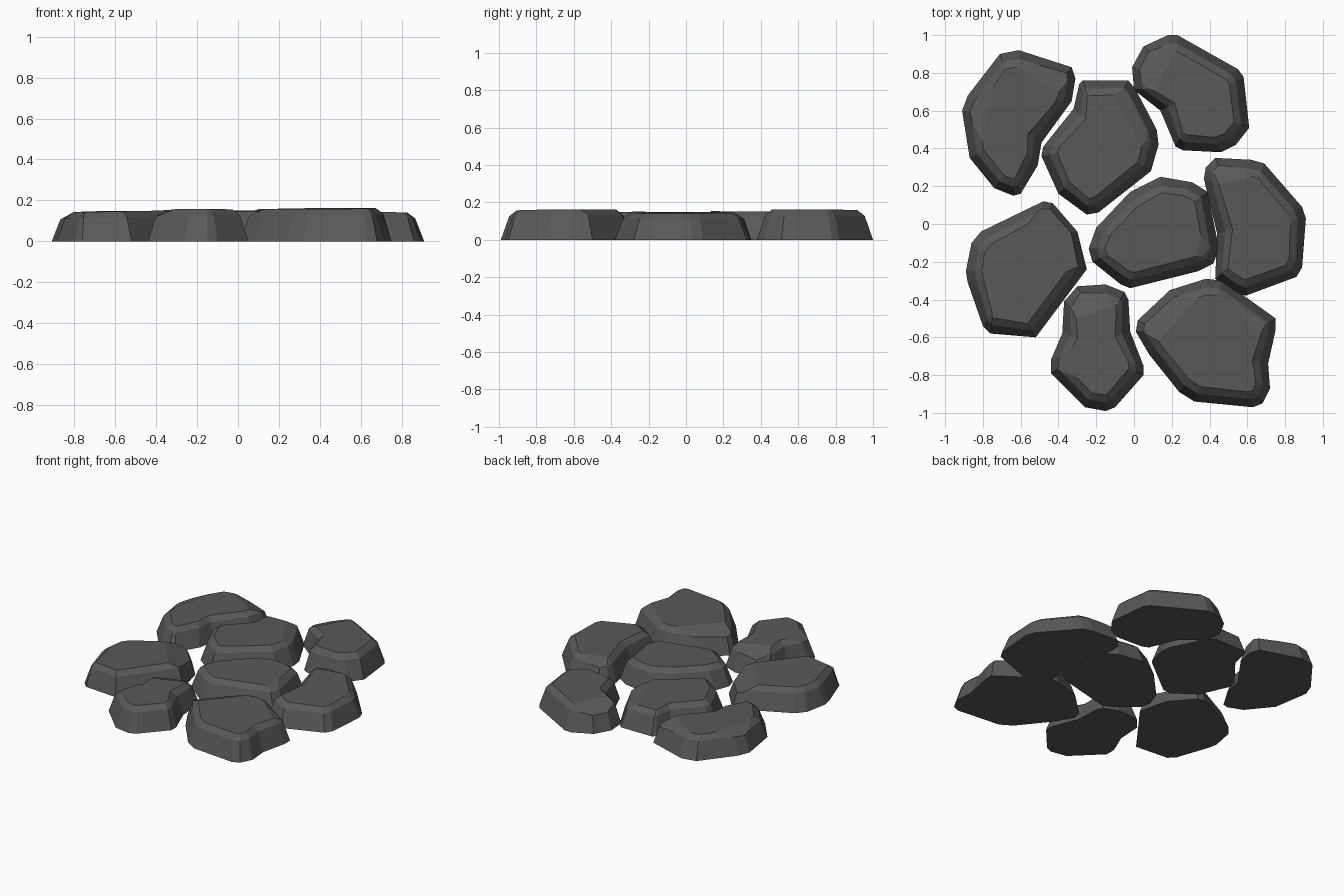
import bpy, bmesh, math
from mathutils import Vector

if "Cube" in bpy.data.objects:
    bpy.data.objects.remove(bpy.data.objects["Cube"])


def inset(pts, amount):
    """Pull an outline inward, following its edges and its centre."""
    n = len(pts)
    c = sum(pts, Vector((0, 0))) / n
    out = []
    for i, p in enumerate(pts):
        t = pts[(i + 2) % n] - pts[i - 2]
        inward = Vector((t.y, -t.x)).normalized()   # outlines run clockwise
        d = (inward + (c - p).normalized()).normalized()
        out.append(p + d * amount)
    return out


def stone(name, height, tilt, chamfers, outline):
    """Tapered slab with a tilted top; chamfers = (direction in degrees, distance from centre)."""
    pts = [Vector(p) for p in outline]
    c = sum(pts, Vector((0, 0))) / len(pts)
    bm = bmesh.new()
    rings = []
    for amount, level in ((0, 0), (0.045, 0.80), (0.085, 1.0)):
        ring = []
        for p in inset(pts, amount):
            z = level * (height + (p - c).dot(Vector(tilt)))
            ring.append(bm.verts.new((p.x, p.y, z)))
        rings.append(ring)
    n = len(pts)
    for a, b in zip(rings, rings[1:]):
        for i in range(n):
            j = (i + 1) % n
            bm.faces.new((a[i], a[j], b[j], b[i]))
    bm.faces.new(rings[0])
    bm.faces.new(rings[-1])
    # Sloping cuts along the worn edges
    for angle, dist in chamfers:
        a = math.radians(angle)
        d = Vector((math.cos(a), math.sin(a)))
        q = c + d * dist
        z = height + (q - c).dot(Vector(tilt))
        cut = bmesh.ops.bisect_plane(
            bm, geom=bm.verts[:] + bm.edges[:] + bm.faces[:],
            plane_co=(q.x, q.y, z), plane_no=Vector((d.x * 0.4, d.y * 0.4, 1)).normalized(),
            clear_outer=True)
        edges = [e for e in cut["geom_cut"] if isinstance(e, bmesh.types.BMEdge)]
        bmesh.ops.holes_fill(bm, edges=edges, sides=0)
    bmesh.ops.recalc_face_normals(bm, faces=bm.faces[:])
    mesh = bpy.data.meshes.new(name)
    bm.to_mesh(mesh)
    bm.free()
    mesh.materials.append(mat)
    ob = bpy.data.objects.new(name, mesh)
    bpy.context.collection.objects.link(ob)


mat = bpy.data.materials.new("dark_stone")
mat.diffuse_color = (0.10, 0.10, 0.10, 1)
mat.use_nodes = True
mat.node_tree.nodes["Principled BSDF"].inputs["Base Color"].default_value = mat.diffuse_color

# Back row
stone("stone_back_left", 0.145, (0.01, 0.01), [(170, 0.17), (60, 0.25)],
      [(-.61, .92), (-.33, .83), (-.31, .77), (-.33, .65), (-.49, .43), (-.51, .31), (-.60, .16),
       (-.64, .15), (-.74, .19), (-.87, .35), (-.91, .60), (-.88, .68), (-.71, .90)])
stone("stone_back_middle", 0.15, (0, -0.01), [(150, 0.17), (30, 0.18)],
      [(-.27, .76), (-.03, .76), (.01, .71), (.12, .50), (.13, .42), (.09, .28), (-.19, .06),
       (-.25, .05), (-.40, .16), (-.49, .36), (-.48, .41), (-.32, .61), (-.29, .74)])
stone("stone_back_right", 0.16, (0.01, 0), [(150, 0.18), (60, 0.19)],
      [(.18, 1.0), (.23, 1.0), (.55, .82), (.58, .78), (.61, .51), (.54, .42), (.46, .38),
       (.26, .39), (.22, .41), (.14, .60), (0, .71), (-.01, .83), (.05, .94)])

# Middle row
stone("stone_middle_left", 0.145, (0.02, 0), [(195, 0.19), (40, 0.2)],
      [(-.48, .12), (-.43, .11), (-.30, -.04), (-.25, -.24), (-.52, -.60), (-.76, -.58),
       (-.80, -.54), (-.88, -.31), (-.89, -.25), (-.86, -.10), (-.81, -.04)])
stone("stone_centre", 0.148, (0, 0.01), [(135, 0.18), (-10, 0.24)],
      [(.14, .25), (.31, .22), (.39, .17), (.45, -.13), (.42, -.21), (.34, -.25), (-.02, -.34),
       (-.07, -.32), (-.22, -.20), (-.24, -.13), (-.20, -.02), (-.02, .17)])
stone("stone_middle_right", 0.145, (-0.02, 0), [(10, 0.2), (100, 0.24)],
      [(.43, .35), (.62, .34), (.69, .32), (.89, .09), (.91, .03), (.89, -.23), (.86, -.28),
       (.59, -.38), (.53, -.36), (.43, -.29), (.44, -.05), (.37, .24), (.38, .30)])

# Front row
stone("stone_front_left", 0.155, (0, -0.01), [(110, 0.17), (185, 0.14)],
      [(-.30, -.33), (-.15, -.32), (-.05, -.36), (-.03, -.40), (-.02, -.57), (.05, -.75),
       (.05, -.80), (-.10, -.97), (-.15, -.99), (-.26, -.97), (-.44, -.79), (-.44, -.72),
       (-.38, -.58), (-.37, -.41)])
stone("stone_front_right", 0.16, (0.01, 0.01), [(50, 0.22), (140, 0.24)],
      [(.38, -.29), (.47, -.30), (.75, -.50), (.75, -.56), (.71, -.74), (.72, -.87), (.68, -.95),
       (.63, -.97), (.32, -.94), (.24, -.89), (.08, -.69), (.01, -.57), (.02, -.51), (.19, -.35)])
